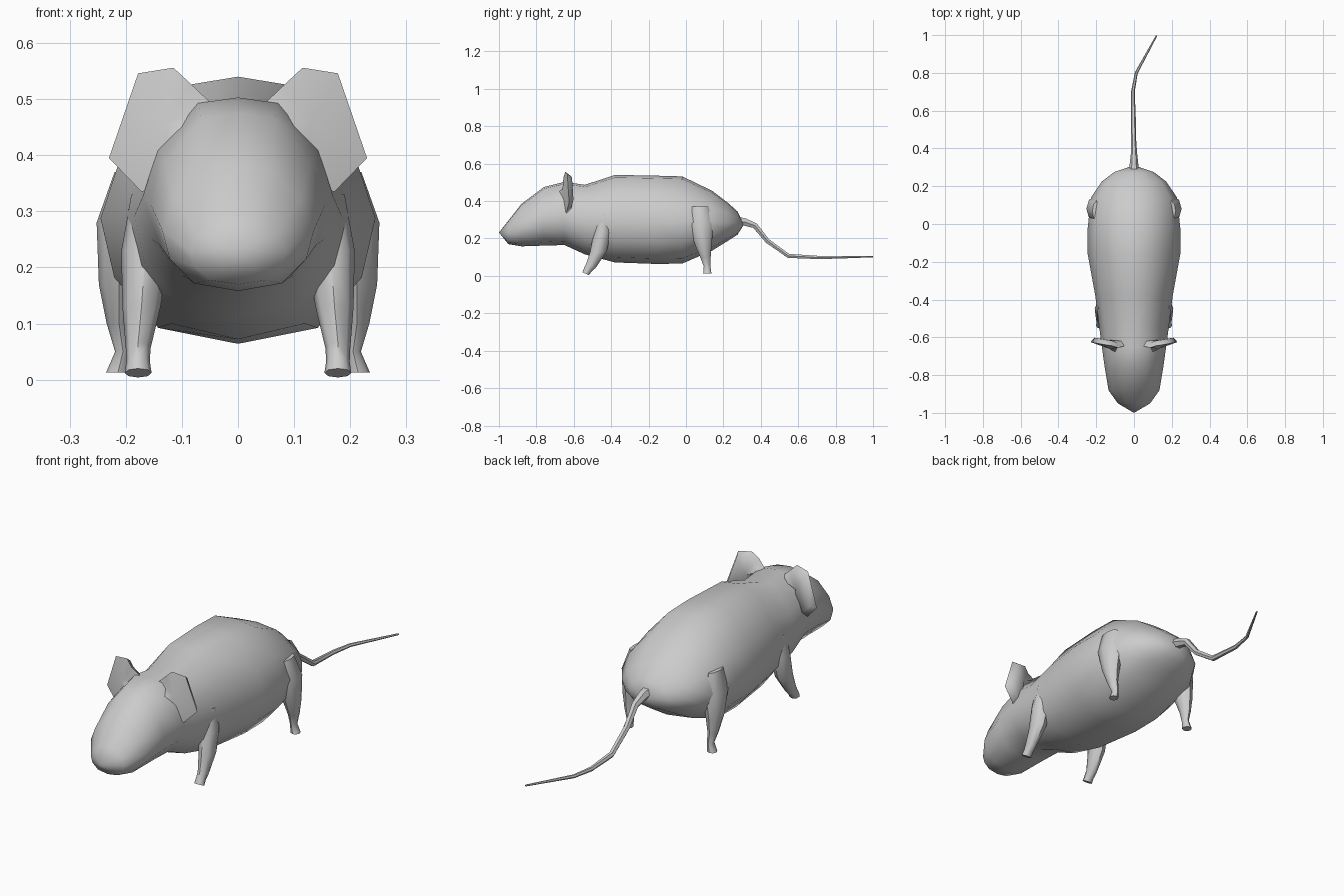
import bpy, bmesh, math
from mathutils import Vector

if "Cube" in bpy.data.objects:
    bpy.data.objects.remove(bpy.data.objects["Cube"])


def finish(bm, name, angle=50):
    bmesh.ops.recalc_face_normals(bm, faces=bm.faces)
    me = bpy.data.meshes.new(name)
    bm.to_mesh(me)
    bm.free()
    ob = bpy.data.objects.new(name, me)
    bpy.context.collection.objects.link(ob)
    bpy.ops.object.select_all(action='DESELECT')
    ob.select_set(True)
    bpy.context.view_layer.objects.active = ob
    bpy.ops.object.shade_smooth_by_angle(angle=math.radians(angle))
    return ob


def loft(name, rings, start=None, end=None, angle=50):
    """Skin a list of rings; ends close to a tip point or a flat cap."""
    bm = bmesh.new()
    vr = [[bm.verts.new(p) for p in r] for r in rings]
    n = len(vr[0])
    for a, b in zip(vr, vr[1:]):
        for i in range(n):
            j = (i + 1) % n
            bm.faces.new((a[i], a[j], b[j], b[i]))
    for ring, tip in ((vr[0], start), (vr[-1], end)):
        if tip:
            t = bm.verts.new(tip)
            for i in range(n):
                bm.faces.new((ring[i], ring[(i + 1) % n], t))
        else:
            bm.faces.new(ring)
    return finish(bm, name, angle)


# Body and head: y, half width, bottom z, top z
half = [(0, 1), (0.42, 0.94), (0.84, 0.45), (1, -0.05), (0.9, -0.5), (0.58, -0.88), (0, -1)]
section = half + [(-x, z) for x, z in half[-2:0:-1]]
stations = [
    (-0.95, 0.085, 0.170, 0.295), (-0.88, 0.135, 0.158, 0.385),
    (-0.76, 0.155, 0.162, 0.475), (-0.65, 0.170, 0.165, 0.503),
    (-0.54, 0.185, 0.115, 0.487), (-0.38, 0.205, 0.072, 0.540),
    (-0.16, 0.245, 0.064, 0.536), (-0.02, 0.245, 0.066, 0.532),
    (0.14, 0.228, 0.135, 0.455), (0.225, 0.170, 0.188, 0.390),
    (0.275, 0.105, 0.220, 0.345)]
rings = []
for y, w, lo, hi in stations:
    c, h = (lo + hi) / 2, (hi - lo) / 2
    rings.append([(w * x, y, c + h * z) for x, z in section])
loft("body", rings, (0, -1.0, 0.232), (0, 0.31, 0.275))


# Legs: x, y, z, half width, half depth
def leg(name, side, path, sides=8):
    rings = [[(side * (x + rx * math.cos(2 * math.pi * k / sides)),
               y + ry * math.sin(2 * math.pi * k / sides),
               z - tilt * math.sin(2 * math.pi * k / sides))
              for k in range(sides)] for x, y, z, rx, ry, tilt in path]
    loft(name, rings)


front = [(0.155, -0.44, 0.33, 0.035, 0.035, 0), (0.165, -0.448, 0.23, 0.043, 0.046, 0),
         (0.172, -0.468, 0.13, 0.034, 0.044, 0), (0.178, -0.508, 0.055, 0.022, 0.025, 0.012),
         (0.178, -0.525, 0.032, 0.021, 0.020, 0.01), (0.178, -0.537, 0.012, 0.024, 0.017, 0.008)]
back = [(0.20, 0.07, 0.37, 0.02, 0.05, 0), (0.205, 0.08, 0.28, 0.047, 0.068, 0),
        (0.212, 0.092, 0.17, 0.036, 0.045, 0), (0.212, 0.104, 0.10, 0.022, 0.028, 0),
        (0.205, 0.113, 0.05, 0.014, 0.018, 0), (0.214, 0.114, 0.013, 0.021, 0.022, 0)]

# Ears: outline x, y, z of the front surface
outline = [(0.045, -0.645, 0.490), (0.085, -0.655, 0.528), (0.115, -0.645, 0.556),
           (0.178, -0.635, 0.546), (0.230, -0.625, 0.395), (0.172, -0.640, 0.335),
           (0.115, -0.665, 0.350), (0.095, -0.680, 0.450)]


def ear(name, side):
    front_rim = [(side * x, y, z) for x, y, z in outline]
    mid = sum((Vector(p) for p in front_rim), Vector()) / len(front_rim)
    inset = [Vector(p).lerp(mid, 0.2) + Vector((0, 0.028, 0)) for p in front_rim]
    loft(name, [front_rim, inset], tuple(mid + Vector((0, -0.012, 0))),
         tuple(mid + Vector((0, 0.034, 0))), 60)


for side, tag in ((1, "left"), (-1, "right")):
    leg("front_leg_" + tag, side, front)
    leg("hind_leg_" + tag, side, back)
    ear("ear_" + tag, side)

# Tail: x, y, z, radius
path = [(0, 0.28, 0.292, 0.026), (0, 0.315, 0.288, 0.023), (0, 0.37, 0.268, 0.017),
        (-0.002, 0.435, 0.187, 0.014), (-0.003, 0.548, 0.107, 0.013), (-0.006, 0.70, 0.099, 0.010),
        (0.012, 0.80, 0.099, 0.008), (0.12, 0.998, 0.103, 0.004)]
pts = [Vector(p[:3]) for p in path]
rings = []
for i, p in enumerate(pts):
    d = (pts[min(i + 1, len(pts) - 1)] - pts[max(i - 1, 0)]).normalized()
    u = d.cross(Vector((0, 0, 1))).normalized()
    v = u.cross(d)
    r = path[i][3]
    rings.append([p + r * (u * math.cos(a) + v * math.sin(a))
                  for a in (k * math.pi / 3 for k in range(6))])
loft("tail", rings)
